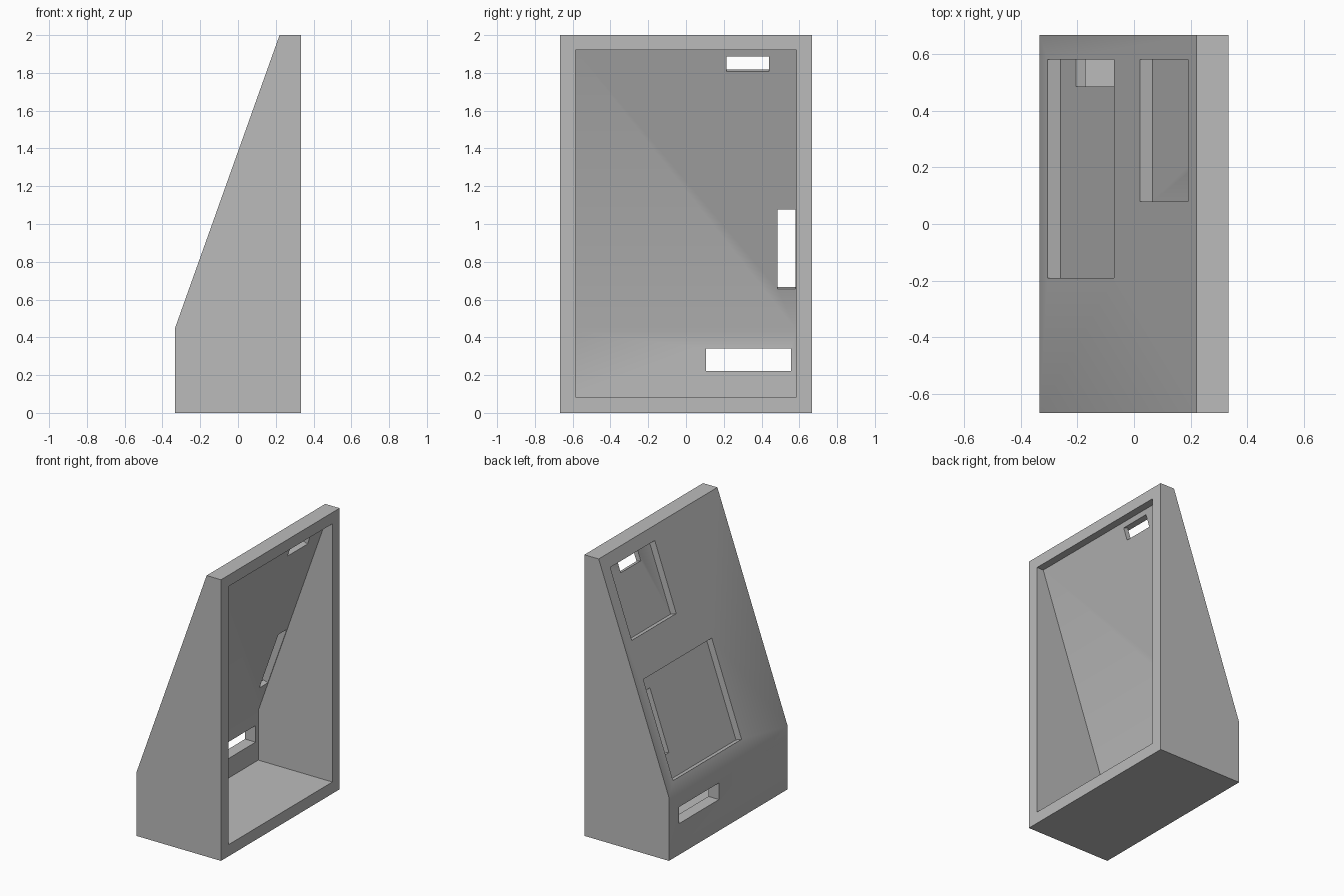
import bpy, bmesh, math

if "Cube" in bpy.data.objects:
    bpy.data.objects.remove(bpy.data.objects["Cube"])

grey = bpy.data.materials.new("plain grey")
grey.diffuse_color = (0.5, 0.5, 0.5, 1)
grey.use_nodes = True
grey.node_tree.nodes["Principled BSDF"].inputs["Base Color"].default_value = grey.diffuse_color

W, T = 0.667, 0.083                      # half width, wall thickness
FOOT, TOP = (-0.333, 0.45), (0.22, 2.0)  # ends of the sloped face
L = math.hypot(TOP[0] - FOOT[0], TOP[1] - FOOT[1])
UX, UZ = (TOP[0] - FOOT[0]) / L, (TOP[1] - FOOT[1]) / L


def on_slope(s, d):
    """Point s up the slope and d into the wall."""
    return (FOOT[0] + UX * s + UZ * d, FOOT[1] + UZ * s - UX * d)


def prism(name, profile, y0, y1):
    """Extrude an x-z profile along y."""
    bm = bmesh.new()
    face = bm.faces.new([bm.verts.new((x, y0, z)) for x, z in profile])
    ext = bmesh.ops.extrude_face_region(bm, geom=[face])
    verts = [v for v in ext["geom"] if isinstance(v, bmesh.types.BMVert)]
    bmesh.ops.translate(bm, verts=verts, vec=(0, y1 - y0, 0))
    bmesh.ops.recalc_face_normals(bm, faces=bm.faces)
    mesh = bpy.data.meshes.new(name)
    bm.to_mesh(mesh)
    bm.free()
    mesh.materials.append(grey)
    ob = bpy.data.objects.new(name, mesh)
    bpy.context.collection.objects.link(ob)
    return ob


def slope_cut(name, s0, s1, d0, d1, y0, y1):
    return prism(name, [on_slope(s0, d0), on_slope(s1, d0),
                        on_slope(s1, d1), on_slope(s0, d1)], y0, y1)


# Wedge-shaped housing
housing = prism("housing", [(-0.333, 0), (0.333, 0), (0.333, 2), TOP, FOOT], -W, W)

# Hollow inside, open at the upright side
s_top = (1.92 - FOOT[1] + UX * T) / UZ
inner_x = FOOT[0] + T
s_low = (inner_x - FOOT[0] - UZ * T) / UX
cutters = [
    prism("cavity", [(inner_x, T), (0.5, T), (0.5, 1.92),
                     on_slope(s_top, T), on_slope(s_low, T)], -0.585, 0.585),
    # Shallow pockets in the slope
    slope_cut("large_pocket", 0.085, 0.783, -0.05, 0.047, -0.19, 0.58),
    slope_cut("small_pocket", 1.052, 1.556, -0.05, 0.047, 0.08, 0.58),
    # Slots through the wall
    slope_cut("side_slot", 0.248, 0.694, 0.02, 0.13, 0.485, 0.58),
    slope_cut("upper_slot", 1.47, 1.556, 0.02, 0.10, 0.215, 0.44),
    prism("lower_slot", [(-0.5, 0.222), (-0.2, 0.222),
                         (-0.2, 0.34), (-0.5, 0.34)], 0.105, 0.555),
]
for c in cutters:
    c.hide_render = True
    mod = housing.modifiers.new(c.name, "BOOLEAN")
    mod.operation = "DIFFERENCE"
    mod.solver = "EXACT"
    mod.object = c

# Apply the cuts and drop the cutters
dg = bpy.context.evaluated_depsgraph_get()
mesh = bpy.data.meshes.new_from_object(housing.evaluated_get(dg))
housing.modifiers.clear()
housing.data = mesh
for c in cutters:
    bpy.data.objects.remove(c)

# Soft shading over the gentle bend, sharp elsewhere
bpy.context.view_layer.objects.active = housing
housing.select_set(True)
bpy.ops.object.shade_smooth_by_angle(angle=math.radians(30))
